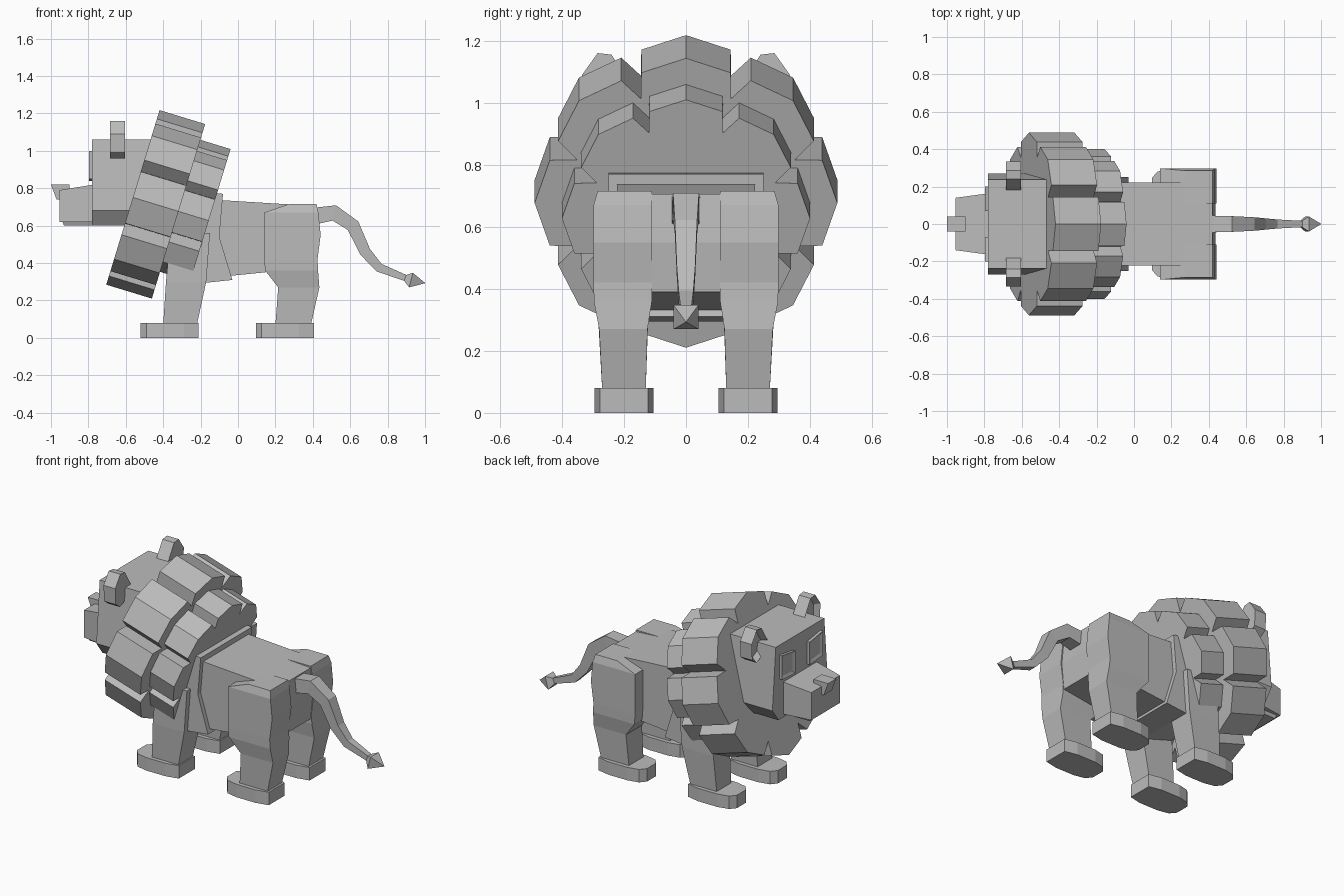
import bpy, bmesh
from math import sin, cos, pi
from mathutils import Vector

cube = bpy.data.objects.get("Cube")
if cube:
    bpy.data.objects.remove(cube, do_unlink=True)

GREY = (0.5, 0.5, 0.5, 1)
mat = bpy.data.materials.new("stone_grey")
mat.use_nodes = True
mat.diffuse_color = GREY
mat.node_tree.nodes["Principled BSDF"].inputs["Base Color"].default_value = GREY


def loft(name, rings, inset=None):
    """Skin a row of matching rings and cap both ends; optionally sink the first cap."""
    bm = bmesh.new()
    loops = [[bm.verts.new(p) for p in ring] for ring in rings]
    n = len(loops[0])
    for a, b in zip(loops, loops[1:]):
        for i in range(n):
            j = (i + 1) % n
            bm.faces.new((a[i], a[j], b[j], b[i]))
    first = bm.faces.new(loops[0][::-1])
    bm.faces.new(loops[-1])
    bmesh.ops.recalc_face_normals(bm, faces=bm.faces)
    if inset:
        bmesh.ops.inset_region(bm, faces=[first], thickness=inset[0], depth=-inset[1])
    mesh = bpy.data.meshes.new(name)
    bm.to_mesh(mesh)
    bm.free()
    mesh.materials.append(mat)
    obj = bpy.data.objects.new(name, mesh)
    bpy.context.collection.objects.link(obj)
    return obj


def side_slab(name, outline, half):
    """Extrude an (x, z) outline across the body."""
    return loft(name, [[(x, s * half, z) for x, z in outline] for s in (-1, 1)])


def stack(name, rows, side=1):
    """Loft rectangles (z, x0, x1, y0, y1) upward."""
    return loft(name, [[(x0, side * y0, z), (x1, side * y0, z), (x1, side * y1, z), (x0, side * y1, z)]
                       for z, x0, x1, y0, y1 in rows])


# Body and chest
side_slab("body", [(-0.15, 0.74), (0.42, 0.705), (0.435, 0.55), (0.42, 0.39),
                   (0.14, 0.35), (-0.06, 0.33)], 0.222)
side_slab("chest", [(-0.35, 0.80), (-0.08, 0.77), (-0.1, 0.54), (-0.03, 0.31),
                    (-0.17, 0.295), (-0.38, 0.36)], 0.25)

# Mane: two tilted rows of peaked tufts around the neck
AXIS = Vector((0.956, 0, -0.292))
UP = Vector((0.292, 0, 0.956))
SIDE = Vector((0, 1, 0))


def mane_row(name, centre, depth, radius, skip=()):
    outline = []
    for k in range(8):
        ang = k * pi / 4
        out = Vector((sin(ang), cos(ang)))
        tan = Vector((cos(ang), -sin(ang)))
        if k not in skip:
            outline += [out * 0.9 - tan * 0.295, out, out * 0.9 + tan * 0.295]
        ang += pi / 8
        outline.append(Vector((sin(ang), cos(ang))) * 0.78)
    loft(name, [[Vector(centre) + AXIS * t + (SIDE * p.x + UP * p.y) * radius for p in outline]
                for t in (-depth / 2, depth / 2)])


mane_row("mane_front", (-0.44, 0, 0.714), 0.255, 0.488)
mane_row("mane_back", (-0.238, 0, 0.652), 0.17, 0.40, skip=(4,))

# Head, muzzle, jaw and nose
stack("head", [(0.60, -0.78, -0.42, -0.21, 0.21), (0.68, -0.78, -0.42, -0.27, 0.27),
               (1.06, -0.78, -0.42, -0.237, 0.237)])
loft("muzzle", [[(x, -h, 0.62), (x, h, 0.62), (x, h, top), (x, -h, top)]
                for x, h, top in ((-0.955, 0.14, 0.79), (-0.77, 0.165, 0.82))])
stack("jaw", [(0.60, -0.93, -0.77, -0.12, 0.12), (0.625, -0.94, -0.77, -0.13, 0.13)])
side_slab("nose", [(-1.0, 0.82), (-0.90, 0.82), (-0.90, 0.76), (-0.955, 0.74),
                   (-0.97, 0.74), (-0.985, 0.78)], 0.04)

EAR = [(0.17, 1.04), (0.24, 1.155), (0.285, 1.16), (0.335, 1.09),
       (0.33, 0.99), (0.29, 0.96), (0.24, 0.98)]

for s, label in ((-1, "near"), (1, "far")):
    # Eyes and ears
    loft("eye_" + label, [[(x, s * y, z) for y, z in ((0.07, 0.84), (0.20, 0.85), (0.20, 1.0), (0.07, 0.98))]
                          for x in (-0.797, -0.775)], inset=(0.025, 0.008))
    loft("ear_" + label, [[(x, s * y, z) for y, z in EAR] for x in (-0.685, -0.605)],
         inset=(0.025, 0.03))

    # Legs
    stack("front_leg_" + label, [(0.07, -0.40, -0.22, 0.13, 0.27), (0.30, -0.385, -0.17, 0.122, 0.283),
                                 (0.56, -0.36, -0.15, 0.12, 0.285)], s)
    stack("hind_leg_" + label, [(0.07, 0.20, 0.39, 0.13, 0.27), (0.27, 0.215, 0.435, 0.124, 0.28),
                                (0.36, 0.145, 0.428, 0.11, 0.297), (0.42, 0.14, 0.425, 0.11, 0.298),
                                (0.55, 0.14, 0.442, 0.11, 0.298), (0.67, 0.14, 0.43, 0.11, 0.298),
                                (0.715, 0.27, 0.42, 0.11, 0.285)], s)

    # Paws
    for part, toe, heel in (("front", -0.52, -0.21), ("hind", 0.095, 0.405)):
        half = [(heel, 0.078), (heel - 0.08, 0.095), (toe + 0.1, 0.095), (toe + 0.03, 0.08), (toe, 0.045)]
        outline = half + [(x, -y) for x, y in reversed(half)]
        loft(f"{part}_paw_{label}", [[(x, s * 0.2 + y, z) for x, y in outline] for z in (0, 0.08)])


# Tail
def square_tube(name, path):
    rings = []
    for i, (x, z, w) in enumerate(path):
        a, b = path[max(i - 1, 0)], path[min(i + 1, len(path) - 1)]
        n = Vector((a[1] - b[1], 0, b[0] - a[0])).normalized() * w
        c = Vector((x, 0, z))
        rings.append([c + n - SIDE * w, c + n + SIDE * w, c - n + SIDE * w, c - n - SIDE * w])
    loft(name, rings)


square_tube("tail", [(0.40, 0.65, 0.045), (0.515, 0.668, 0.042), (0.615, 0.60, 0.036),
                     (0.68, 0.46, 0.03), (0.755, 0.375, 0.024), (0.91, 0.315, 0.016)])
square_tube("tail_tip", [(0.89, 0.322, 0.014), (0.925, 0.309, 0.04), (1.0, 0.293, 0.001)])
